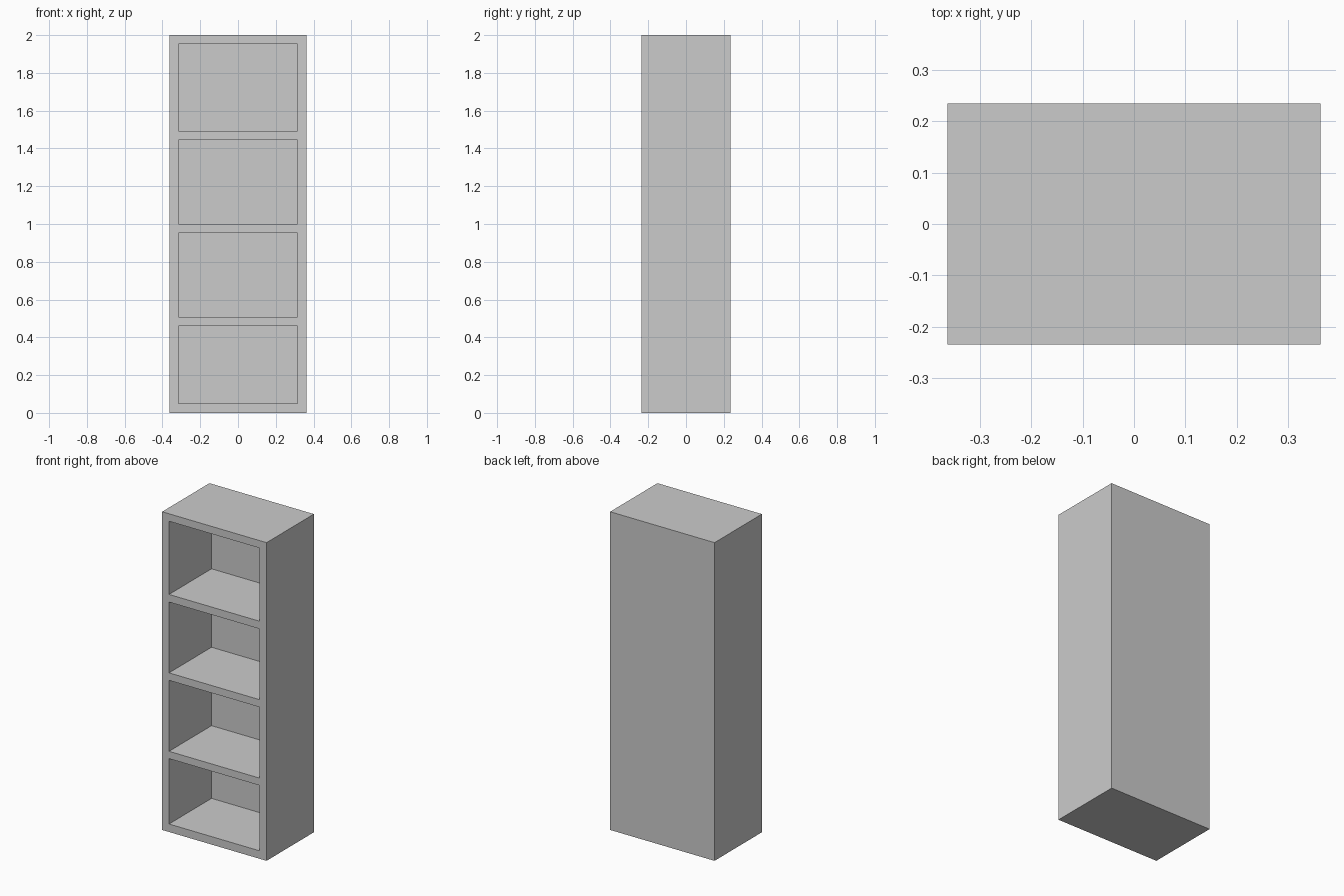
import bpy
import bmesh
from mathutils import Vector

old = bpy.data.objects.get("Cube")
if old:
    bpy.data.objects.remove(old, do_unlink=True)

WIDTH, DEPTH, HEIGHT = 0.726, 0.47, 2.0
BOARD = 0.048                                # thickness of sides and back
OPENINGS = [(0.05, 0.461), (0.507, 0.953), (1.0, 1.445), (1.493, 1.953)]

# Plain grey finish
grey = bpy.data.materials.new("light_grey")
grey.use_nodes = True
colour = (0.6, 0.6, 0.6, 1.0)
grey.diffuse_color = colour
grey.node_tree.nodes["Principled BSDF"].inputs["Base Color"].default_value = colour

# Solid block standing on the ground
bm = bmesh.new()
bmesh.ops.create_cube(bm, size=1)
bmesh.ops.scale(bm, vec=(WIDTH, DEPTH, HEIGHT), verts=bm.verts)
bmesh.ops.translate(bm, vec=(0, 0, HEIGHT / 2), verts=bm.verts)


def slice_block(point, normal):
    bmesh.ops.bisect_plane(bm, geom=bm.verts[:] + bm.edges[:] + bm.faces[:],
                           plane_co=point, plane_no=normal)


# Lay out the frame and shelf edges
inner = WIDTH / 2 - BOARD
for x in (-inner, inner):
    slice_block(Vector((x, 0, 0)), Vector((1, 0, 0)))
for opening in OPENINGS:
    for z in opening:
        slice_block(Vector((0, 0, z)), Vector((0, 0, 1)))
bm.normal_update()


def is_opening(face):
    centre = face.calc_center_median()
    return (face.normal.y < -0.9 and abs(centre.x) < inner
            and any(low < centre.z < high for low, high in OPENINGS))


# Push each compartment back to the rear panel
fronts = [f for f in bm.faces if is_opening(f)]
pushed = bmesh.ops.extrude_discrete_faces(bm, faces=fronts)["faces"]
for face in pushed:
    bmesh.ops.translate(bm, vec=(0, DEPTH - BOARD, 0), verts=face.verts)
bmesh.ops.recalc_face_normals(bm, faces=bm.faces)

mesh = bpy.data.meshes.new("bookcase")
bm.to_mesh(mesh)
bm.free()
mesh.materials.append(grey)
bookcase = bpy.data.objects.new("bookcase", mesh)
bpy.context.collection.objects.link(bookcase)
